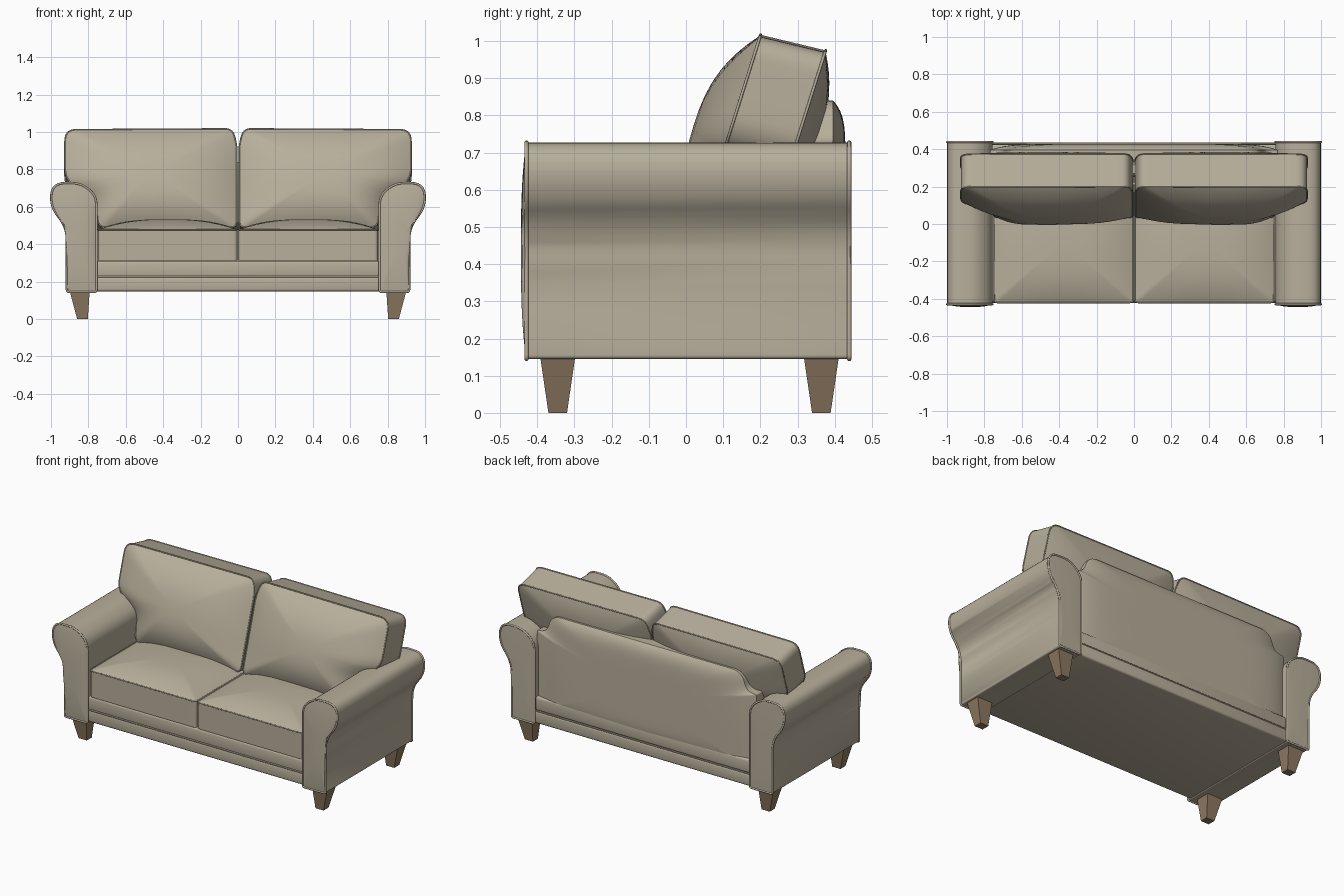
import bpy, bmesh, math
from mathutils import Vector

if "Cube" in bpy.data.objects:
    bpy.data.objects.remove(bpy.data.objects["Cube"])


def material(name, col):
    m = bpy.data.materials.new(name)
    m.diffuse_color = (*col, 1)
    m.use_nodes = True
    m.node_tree.nodes["Principled BSDF"].inputs["Base Color"].default_value = m.diffuse_color
    return m


FABRIC = material("fabric", (0.48, 0.43, 0.33))
WOOD = material("wood", (0.27, 0.19, 0.12))


def finish(bm, name, mat, angle=40):
    bmesh.ops.recalc_face_normals(bm, faces=bm.faces[:])
    me = bpy.data.meshes.new(name)
    bm.to_mesh(me)
    bm.free()
    ob = bpy.data.objects.new(name, me)
    bpy.context.collection.objects.link(ob)
    me.materials.append(mat)
    bpy.ops.object.select_all(action='DESELECT')
    ob.select_set(True)
    bpy.context.view_layer.objects.active = ob
    bpy.ops.object.shade_smooth_by_angle(angle=math.radians(angle))
    return ob


def rounded(corners, step=0.04, n=7):
    """Closed outline from (a, b, cut) corners, rounded and evenly subdivided."""
    pts = []
    for i, (a, b, cut) in enumerate(corners):
        p = Vector((a, b))
        q0 = Vector(corners[i - 1][:2]) - p
        q1 = Vector(corners[(i + 1) % len(corners)][:2]) - p
        s, e = p + q0.normalized() * cut, p + q1.normalized() * cut
        for j in range(n + 1):
            t = j / n
            pts.append(s * (1 - t) ** 2 + p * 2 * t * (1 - t) + e * t * t)
    out = []
    for i, p in enumerate(pts):
        q = pts[(i + 1) % len(pts)]
        if (q - p).length < 1e-4:
            continue
        k = max(1, int((q - p).length / step))
        out += [p.lerp(q, j / k) for j in range(k)]
    return out


def padded(name, outline, place, front=0.0, back=0.0, power=3, rings=10):
    """Boxed cushion: side wall between two seams, each face domed."""
    lo = Vector((min(p.x for p in outline), min(p.y for p in outline)))
    hi = Vector((max(p.x for p in outline), max(p.y for p in outline)))
    c, half = (lo + hi) / 2, (hi - lo) / 2
    bm = bmesh.new()
    n = len(outline)
    loops, poles = [], []
    for k, bulge in ((0, front), (1, back)):
        poles.append(bm.verts.new(place(c.x, c.y, k, bulge)))
        side = []
        for i in range(1, rings + 1):
            t = math.sin(math.pi / 2 * i / rings)
            ring = []
            for p in outline:
                d = p - c
                e = d / math.hypot(d.x / half.x, d.y / half.y)
                q = c + t * (d * t + e * (1 - t))
                ring.append(bm.verts.new(place(q.x, q.y, k, bulge * (1 - t ** power))))
            side.append(ring)
        loops += side if k == 0 else side[::-1]
    for r0, r1 in zip(loops, loops[1:]):
        for i in range(n):
            j = (i + 1) % n
            bm.faces.new((r0[i], r0[j], r1[j], r1[i]))
    for pole, ring in ((poles[0], loops[0]), (poles[1], loops[-1])):
        for i in range(n):
            bm.faces.new((pole, ring[i], ring[(i + 1) % n]))
    return finish(bm, name, FABRIC)


def piping(name, pts, r=0.006, closed=True):
    cu = bpy.data.curves.new(name, 'CURVE')
    cu.dimensions = '3D'
    cu.bevel_depth = r
    cu.bevel_resolution = 2
    sp = cu.splines.new('POLY')
    sp.points.add(len(pts) - 1)
    for q, p in zip(sp.points, pts):
        q.co = (*p, 1)
    sp.use_cyclic_u = closed
    cu.materials.append(FABRIC)
    bpy.context.collection.objects.link(bpy.data.objects.new(name, cu))


def box(name, lo, hi, bevel=0.012):
    bm = bmesh.new()
    bmesh.ops.create_cube(bm, size=1)
    for v in bm.verts:
        v.co = [(l + h) / 2 + c * (h - l) for l, h, c in zip(lo, hi, v.co)]
    bmesh.ops.bevel(bm, geom=bm.edges[:], offset=bevel, segments=3, profile=0.5, affect='EDGES')
    return finish(bm, name, FABRIC)


# base: lower band all round, upper band, piping between
box("base_lower_band", (-0.765, -0.418, 0.148), (0.765, 0.436, 0.226))
box("base_upper_band", (-0.765, -0.418, 0.224), (0.765, 0.425, 0.31))
for y, tag in ((-0.417, "front"), (0.43, "back")):
    piping(f"base_{tag}_piping", [(-0.76, y, 0.226), (0.76, y, 0.226)], 0.005, False)

# back frame with stepped, rounded top
back = rounded([(-0.77, 0.23, 0.01), (0.77, 0.23, 0.01), (0.77, 0.72, 0.01),
                (0.70, 0.725, 0.05), (0.67, 0.84, 0.07), (-0.67, 0.84, 0.07),
                (-0.70, 0.725, 0.05), (-0.77, 0.72, 0.01)])
padded("back_frame", back, lambda a, b, k, h: (a, 0.27 + 0.125 * k + (h if k else -h), b),
       0.02, 0.034, power=9, rings=14)

arm = rounded([(0.757, 0.145, 0.012), (0.915, 0.145, 0.012), (0.915, 0.49, 0.07),
               (0.999, 0.595, 0.055), (0.999, 0.727, 0.075), (0.84, 0.727, 0.05),
               (0.757, 0.66, 0.05)])
arm_seam = [p for p in arm]

seat = rounded([(0.004, -0.42, 0.02), (0.748, -0.42, 0.02),
                (0.748, 0.22, 0.02), (0.004, 0.22, 0.02)])
pillow = rounded([(0.008, 0.49, 0.03), (0.745, 0.49, 0.04), (0.765, 0.64, 0.06),
                  (0.925, 0.745, 0.06), (0.925, 1.012, 0.06), (0.03, 1.017, 0.04),
                  (0.006, 0.93, 0.04)])


def leg(name, x0, x1, y, s):
    # tapered square leg, inner face upright
    bm = bmesh.new()
    bmesh.ops.create_cube(bm, size=1)
    for v in bm.verts:
        top = v.co.z > 0
        xa, xb = (x0, x1) if top else (0.803, 0.86)
        w = 0.047 if top else 0.025
        v.co = (s * (xb if v.co.x > 0 else xa), y + (w if v.co.y > 0 else -w), 0.15 if top else 0)
    finish(bm, name, WOOD, 20)


for s, tag in ((-1, "left"), (1, "right")):
    # arm with domed front panel and piped ends
    padded(f"{tag}_arm", arm,
           lambda a, b, k, h: (s * a, -0.43 + 0.87 * k + (h if k else -h), b), 0.014, 0.003)
    for y, end in ((-0.429, "front"), (0.439, "back")):
        piping(f"{tag}_arm_{end}_piping", [(s * p.x, y, p.y) for p in arm_seam])

    # seat cushion, crowned top
    padded(f"{tag}_seat_cushion", seat,
           lambda a, b, k, h: (s * a, b, 0.478 - 0.166 * k + (-h if k else h)), 0.055, 0.0)
    piping(f"{tag}_seat_piping", [(s * p.x, p.y, 0.478) for p in seat], 0.004)

    # leaning back cushion that flares over the arm
    def lean(a, b, k, h):
        y = 0.2 + (b - 1.015) * 0.315 + 0.175 * k
        d = h if k else -h
        return (s * a, y + d * 0.97, b - 0.042 * k - d * 0.2)
    padded(f"{tag}_back_cushion", pillow, lean, 0.1, 0.06, power=2.6)
    for k, face in ((0, "front"), (1, "rear")):
        piping(f"{tag}_back_cushion_{face}_piping", [lean(p.x, p.y, k, 0) for p in pillow], 0.004)

    # legs
    for y, end in ((-0.345, "front"), (0.364, "back")):
        leg(f"{tag}_{end}_leg", 0.793, 0.9, y, s)
